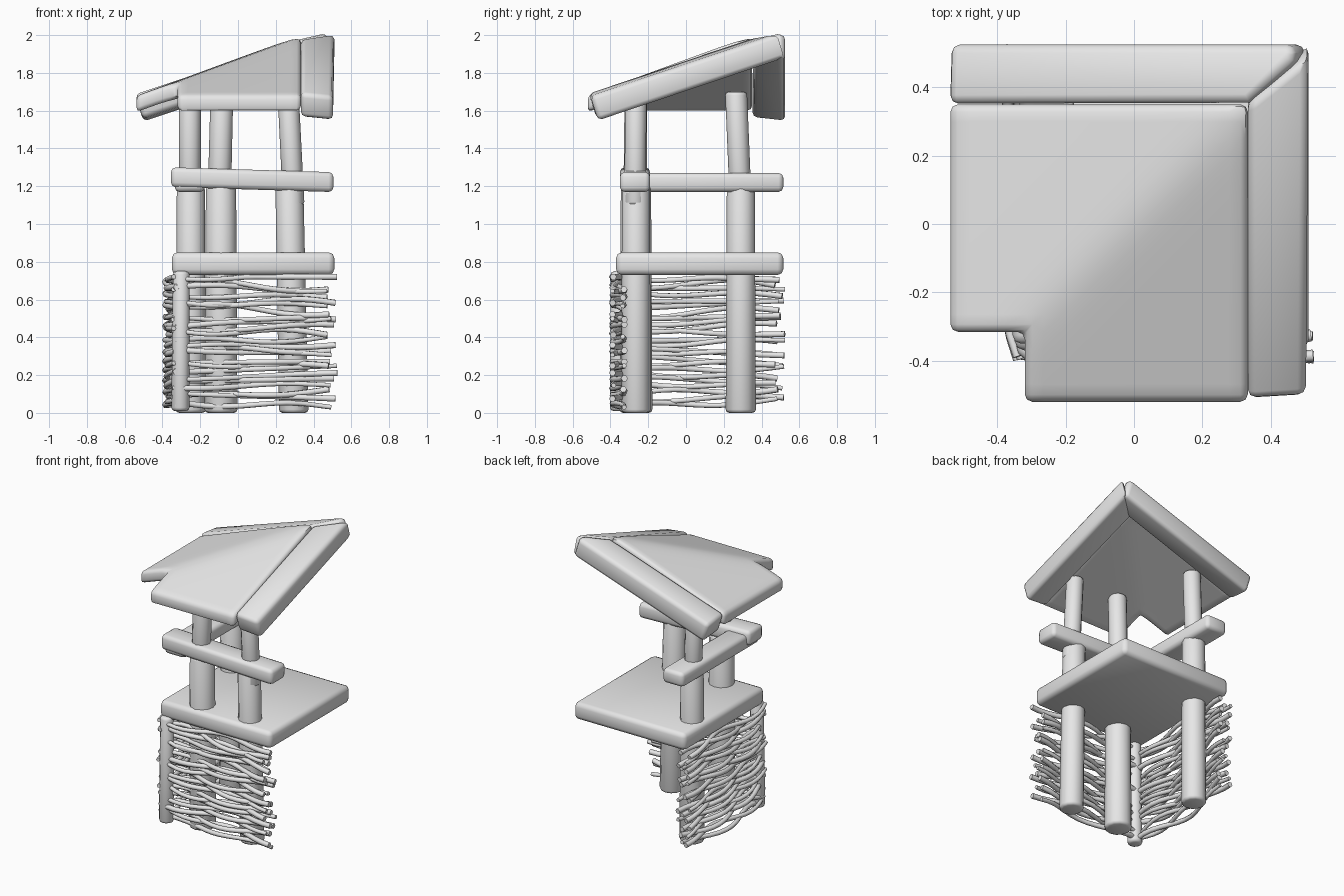
import bpy, bmesh, math, random
from mathutils import Vector

random.seed(4)
if "Cube" in bpy.data.objects:
    bpy.data.objects.remove(bpy.data.objects["Cube"])

grey = bpy.data.materials.new("plain_grey")
grey.use_nodes = True
colour = (0.8, 0.8, 0.8, 1)
grey.diffuse_color = colour
grey.node_tree.nodes["Principled BSDF"].inputs["Base Color"].default_value = colour


def finish(name, bm, bevel):
    """Round the sharp edges, then store and shade the part."""
    bmesh.ops.recalc_face_normals(bm, faces=bm.faces)
    sharp = [e for e in bm.edges if e.calc_face_angle(0) > math.radians(48)]
    bmesh.ops.bevel(bm, geom=sharp, offset=bevel, segments=2, profile=0.5,
                    affect='EDGES', clamp_overlap=True)
    mesh = bpy.data.meshes.new(name)
    bm.to_mesh(mesh)
    bm.free()
    mesh.materials.append(grey)
    obj = bpy.data.objects.new(name, mesh)
    bpy.context.collection.objects.link(obj)
    bpy.ops.object.select_all(action='DESELECT')
    obj.select_set(True)
    bpy.context.view_layer.objects.active = obj
    bpy.ops.object.shade_smooth_by_angle(angle=math.radians(50))


def post(name, bottom, top, radius, top_radius):
    """Round log between two points, with level ends."""
    bm = bmesh.new()
    bmesh.ops.create_cone(bm, cap_ends=True, segments=12, radius1=radius,
                          radius2=top_radius, depth=1)
    for v in bm.verts:
        end = Vector(top if v.co.z > 0 else bottom)
        v.co = (v.co.x + end.x, v.co.y + end.y, end.z)
    finish(name, bm, 0.018)


def thicken(bm, faces, drop):
    """Extrude faces along the drop vector."""
    ext = bmesh.ops.extrude_face_region(bm, geom=faces, use_keep_orig=True)
    moved = [v for v in ext["geom"] if isinstance(v, bmesh.types.BMVert)]
    bmesh.ops.translate(bm, verts=moved, vec=drop)


def prism(name, outline, height, drop, bevel):
    """Plan outline lifted by a height rule and thickened."""
    bm = bmesh.new()
    face = bm.faces.new([bm.verts.new((x, y, height(x, y))) for x, y in outline])
    thicken(bm, [face], drop)
    finish(name, bm, bevel)


def rect(x0, x1, y0, y1):
    return [(x0, y0), (x1, y0), (x1, y1), (x0, y1)]


# Posts: thick lower logs and thinner upper logs
post("back_post_lower", (-0.25, 0.29, 0), (-0.25, 0.29, 1.2), 0.08, 0.074)
post("back_post_upper", (-0.255, 0.29, 1.1), (-0.255, 0.265, 1.7), 0.058, 0.058)
post("front_post_lower", (-0.09, -0.265, 0), (-0.09, -0.265, 1.2), 0.087, 0.08)
post("front_post_upper", (-0.1, -0.27, 1.1), (-0.085, -0.265, 1.7), 0.062, 0.06)
post("side_post_lower", (0.295, -0.265, 0), (0.272, -0.265, 1.2), 0.078, 0.074)
post("side_post_upper", (0.295, -0.27, 1.1), (0.265, -0.265, 1.7), 0.057, 0.056)
post("wicker_corner_post", (-0.305, -0.355, 0.01), (-0.3, -0.355, 0.75), 0.048, 0.044)

# Platform and railing beams
prism("platform", rect(-0.35, 0.51, -0.37, 0.515), lambda x, y: 0.85,
      (0, 0, -0.12), 0.03)
prism("front_rail", rect(-0.355, 0.505, -0.35, -0.19),
      lambda x, y: 1.3 - 0.03 * (x + 0.35), (0, 0, -0.105), 0.025)
prism("side_rail", rect(-0.335, -0.175, -0.34, 0.515), lambda x, y: 1.27,
      (0, 0, -0.1), 0.025)

# Roof trim along the two high edges, mitred at the peak
prism("roof_side_trim", [(0.333, -0.515), (0.503, -0.505), (0.51, 0.49), (0.333, 0.35)],
      lambda x, y: 1.67 + 0.337 * (y + 0.52) + 0.12 * (0.51 - x),
      (0, 0.04, -0.13), 0.025)
prism("roof_back_trim", [(-0.545, 0.352), (0.333, 0.355), (0.47, 0.475),
                         (0.465, 0.525), (-0.54, 0.525)],
      lambda x, y: 1.67 + 0.335 * (x + 0.54) + 0.12 * (0.525 - y),
      (0.04, 0, -0.13), 0.025)

# Roof panel: two slopes blended along a soft hip, notched at the low corner
bm = bmesh.new()
bmesh.ops.create_grid(bm, x_segments=16, y_segments=17, size=0.5)
bmesh.ops.delete(bm, context='FACES', geom=[
    f for f in bm.faces
    if f.calc_center_median().x < -0.25 and f.calc_center_median().y < -0.25])
for v in bm.verts:
    u, w = (v.co.x + 0.5) * 0.87, (v.co.y + 0.5) * 0.87
    low = (u + w - math.sqrt((u - w) ** 2 + 0.004)) / 2
    v.co = (u - 0.537, w - 0.52, 1.68 + 0.37 * low)
thicken(bm, list(bm.faces), (0, 0, -0.085))
finish("roof_panel", bm, 0.022)


def wicker(name, along_x, count, first, centre, bulge):
    """Wall of wavy woven twigs, in front of or beside the posts."""
    curve = bpy.data.curves.new(name, 'CURVE')
    curve.dimensions = '3D'
    curve.bevel_depth = 0.0155
    curve.bevel_resolution = 1
    curve.use_fill_caps = True
    steps = 14
    for i in range(count):
        base = 0.05 + 0.66 * i / (count - 1) + random.uniform(-0.012, 0.012)
        start = first + random.uniform(-0.02, 0.02)
        end = random.uniform(0.47, 0.53)
        tilt = random.uniform(-0.05, 0.05)
        bow = random.uniform(-0.02, 0.02)
        phase = math.pi * (i % 2) + random.uniform(-0.5, 0.5)
        spline = curve.splines.new('POLY')
        spline.points.add(steps)
        for k, p in enumerate(spline.points):
            t = k / steps
            s = start + (end - start) * t
            side = centre - bulge * math.sin(math.pi * t)
            side += 0.032 * math.sin(2.6 * math.pi * t + phase)
            z = base + tilt * (t - 0.5) + bow * math.sin(2 * math.pi * t + phase)
            z = min(0.72, max(0.03, z))
            p.co = (s, side, z, 1) if along_x else (side, s, z, 1)
            p.radius = 0.85 + 0.3 * (t if i % 3 else 1 - t)
        spline.use_smooth = True
    curve.materials.append(grey)
    bpy.context.collection.objects.link(bpy.data.objects.new(name, curve))


wicker("front_wicker", True, 24, -0.33, -0.358, 0)
wicker("side_wicker", False, 24, -0.38, -0.33, 0.025)
